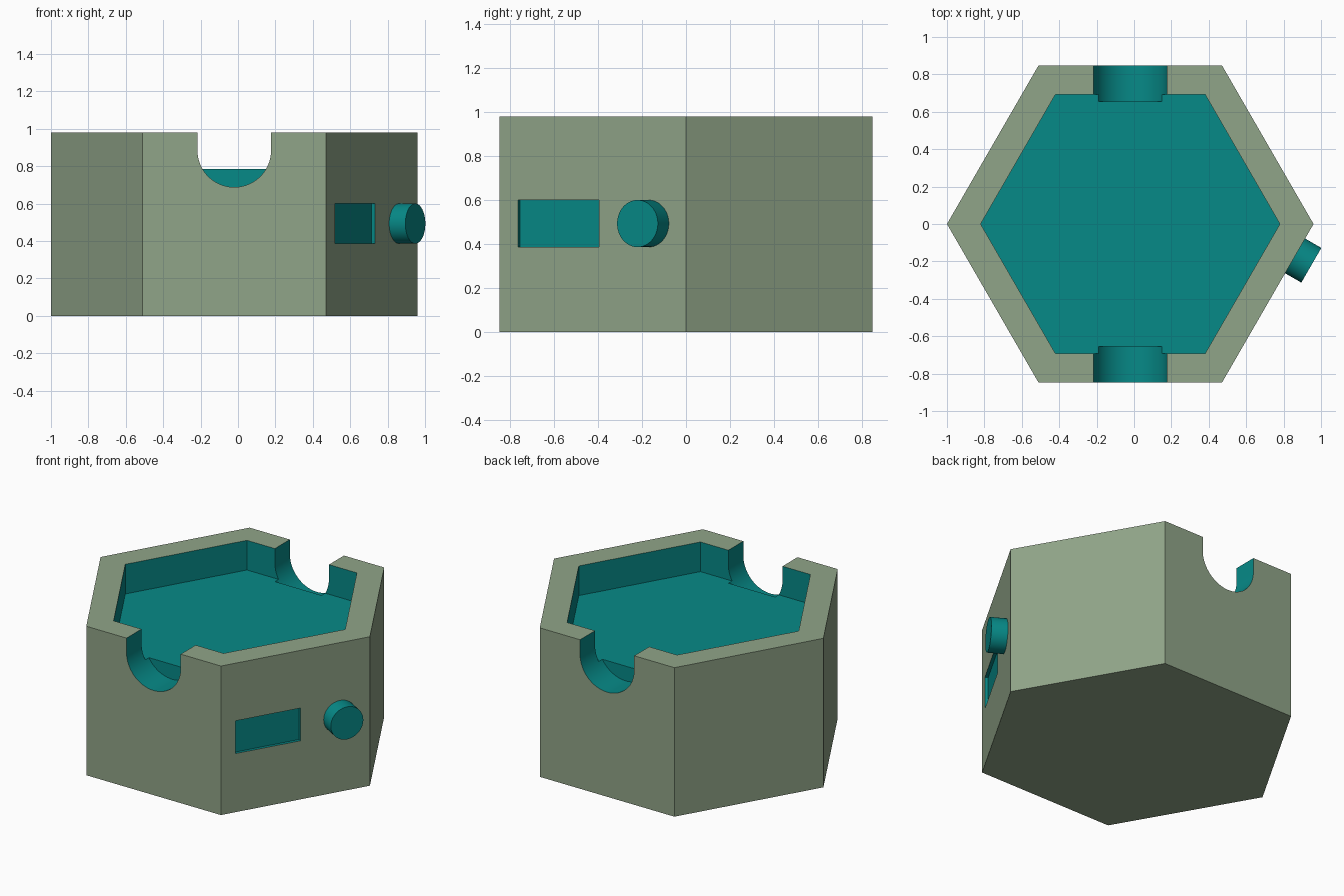
import bpy
import bmesh
from math import cos, sin, pi, radians
from mathutils import Matrix, Vector

cube = bpy.data.objects.get("Cube")
if cube:
    bpy.data.objects.remove(cube, do_unlink=True)

CX = -0.02       # centre of the hexagon
RADIUS = 0.98
HEIGHT = 0.98
FLOOR = 0.785


def material(name, rgb):
    mat = bpy.data.materials.new(name)
    mat.use_nodes = True
    colour = (*[(c / 255) ** 2.2 for c in rgb], 1)
    mat.diffuse_color = colour
    mat.node_tree.nodes["Principled BSDF"].inputs["Base Color"].default_value = colour
    return mat


MATERIALS = [material("sage green", (143, 163, 135)), material("teal", (15, 136, 134))]


def prism(name, outline, depth, matrix, slot):
    """Extrude a flat outline along local z, then place it with a matrix."""
    bm = bmesh.new()
    face = bm.faces.new([bm.verts.new((x, y, 0)) for x, y in outline])
    grown = bmesh.ops.extrude_face_region(bm, geom=[face])["geom"]
    bmesh.ops.translate(bm, vec=(0, 0, depth),
                        verts=[g for g in grown if isinstance(g, bmesh.types.BMVert)])
    bm.transform(matrix)
    bmesh.ops.recalc_face_normals(bm, faces=bm.faces)
    for f in bm.faces:
        f.material_index = slot
    mesh = bpy.data.meshes.new(name)
    bm.to_mesh(mesh)
    bm.free()
    for mat in MATERIALS:
        mesh.materials.append(mat)
    obj = bpy.data.objects.new(name, mesh)
    bpy.context.collection.objects.link(obj)
    return obj


def arc(radius, count, start=0.0, sweep=2 * pi, closed=True):
    steps = count if closed else count - 1
    return [(radius * cos(start + sweep * i / steps), radius * sin(start + sweep * i / steps))
            for i in range(count)]


def frame(x_axis, y_axis, z_axis, origin):
    m = Matrix((x_axis, y_axis, z_axis)).transposed().to_4x4()
    m.translation = origin
    return m


UP = Vector((0, 0, 1))

# Hexagonal body and the tray pocket in its top
body = prism("hexagonal_body", arc(RADIUS, 6), HEIGHT, Matrix.Translation((CX, 0, 0)), 0)
cutters = [prism("pocket_cutter", arc(0.8, 6), 0.5, Matrix.Translation((CX, 0, FLOOR)), 1)]

# Round-bottomed notches through the front and back rims
u_shape = arc(0.197, 33, pi, pi, closed=False) + [(0.197, 0.4), (-0.197, 0.4)]
for side in (-1, 1):
    out = Vector((0, side, 0))
    cutters.append(prism("notch_cutter", u_shape, 0.4,
                         frame(UP.cross(out), UP, out, (CX, side * 0.655, 0.885)), 1))

# Directions on the front-left panel that carries the screen and knob
along = Vector((cos(radians(60)), sin(radians(60)), 0))
outward = along.cross(UP)
corner = Vector((CX + RADIUS / 2, -RADIUS * sin(radians(60)), 0))


def on_panel(distance, z, offset):
    return frame(along, UP, -outward, corner + along * distance + UP * z + outward * offset)


# Shallow screen recess
w, h = 0.2135, 0.1075
screen = [(-w, -h), (w, -h), (w, h), (-w, h)]
cutters.append(prism("screen_cutter", screen, 0.12, on_panel(0.311, 0.493, 0.1), 1))

# Cut the body, keeping the teal on the cut surfaces
for cutter in cutters:
    cutter.hide_render = True
    mod = body.modifiers.new(cutter.name, "BOOLEAN")
    mod.operation = "DIFFERENCE"
    mod.solver = "EXACT"
    mod.object = cutter
bpy.context.view_layer.update()
evaluated = body.evaluated_get(bpy.context.evaluated_depsgraph_get())
cut_mesh = bpy.data.meshes.new_from_object(evaluated)
body.modifiers.clear()
body.data = cut_mesh
for cutter in cutters:
    bpy.data.objects.remove(cutter, do_unlink=True)

# Round knob beside the screen
knob = prism("knob", arc(0.107, 48), 0.11, on_panel(0.783, 0.493, 0.1), 1)

# Smooth the curved surfaces, keep the edges sharp
bpy.ops.object.select_all(action="DESELECT")
for obj in (body, knob):
    obj.select_set(True)
bpy.context.view_layer.objects.active = body
bpy.ops.object.shade_smooth_by_angle(angle=radians(30))
